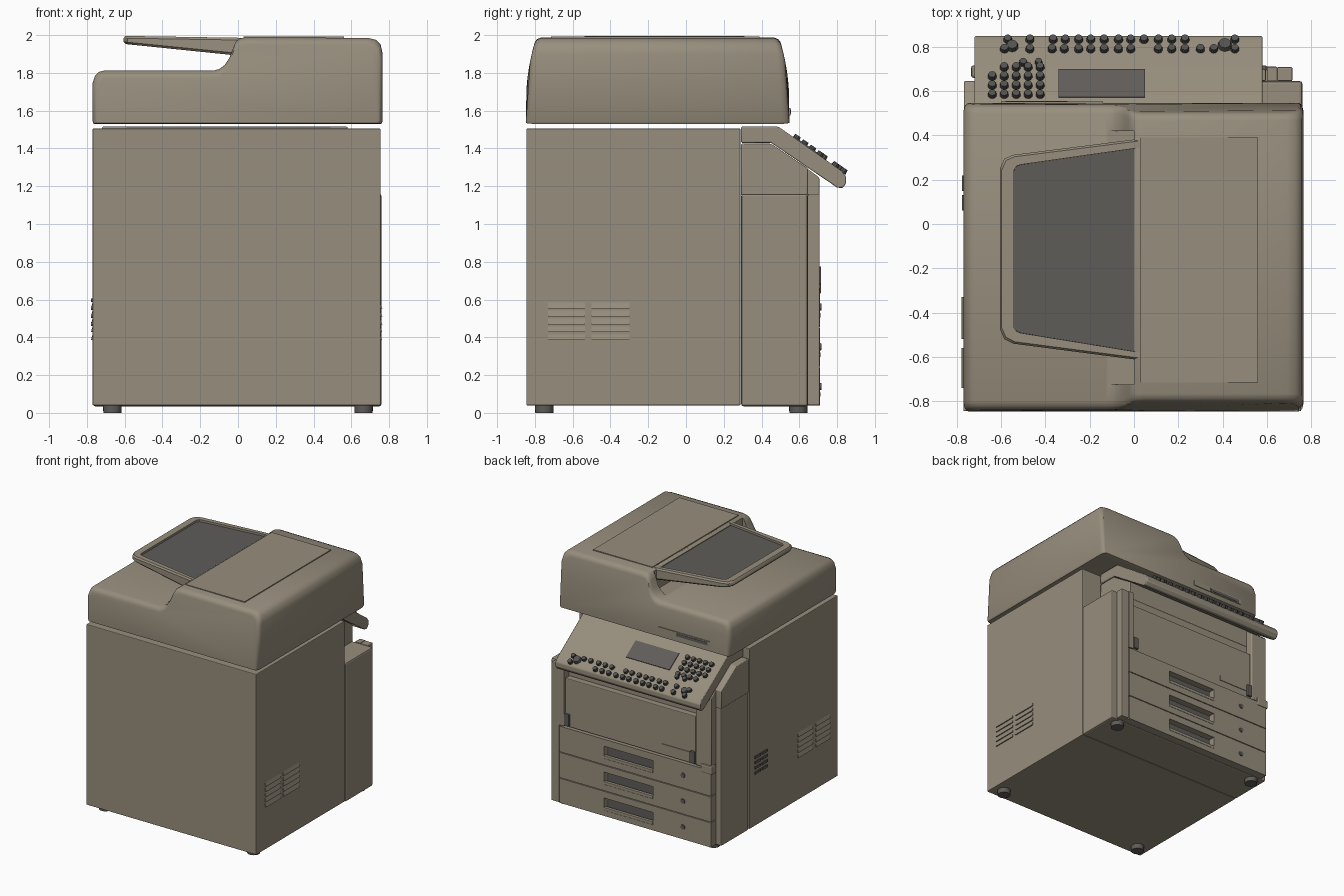
import bpy, bmesh, math
from mathutils import Matrix, Vector

if "Cube" in bpy.data.objects:
    bpy.data.objects.remove(bpy.data.objects["Cube"])


def material(name, rgb):
    m = bpy.data.materials.new(name)
    m.diffuse_color = (*rgb, 1)
    m.use_nodes = True
    m.node_tree.nodes["Principled BSDF"].inputs["Base Color"].default_value = m.diffuse_color
    return m


BEIGE = material("warm beige plastic", (0.31, 0.27, 0.205))
GREY = material("dark grey plastic", (0.115, 0.108, 0.1))
BUTTON = material("charcoal buttons", (0.085, 0.085, 0.083))


def finish(name, bm, mat, bevel=0, smooth=True, segs=2):
    bmesh.ops.recalc_face_normals(bm, faces=bm.faces)
    me = bpy.data.meshes.new(name)
    bm.to_mesh(me)
    bm.free()
    ob = bpy.data.objects.new(name, me)
    bpy.context.collection.objects.link(ob)
    me.materials.append(mat)
    if bevel:
        b = ob.modifiers.new("bevel", 'BEVEL')
        b.width, b.segments = bevel, segs
    if smooth:
        bpy.ops.object.select_all(action='DESELECT')
        ob.select_set(True)
        bpy.context.view_layer.objects.active = ob
        bpy.ops.object.shade_smooth_by_angle(angle=math.radians(35))
    return ob


def add_box(bm, x0, x1, y0, y1, z0, z1):
    mat = Matrix.Translation(((x0 + x1) / 2, (y0 + y1) / 2, (z0 + z1) / 2))
    bmesh.ops.create_cube(bm, size=1, matrix=mat @ Matrix.Diagonal((x1 - x0, y1 - y0, z1 - z0, 1)))


def boxes(name, dims, mat=BEIGE, bevel=0):
    bm = bmesh.new()
    for d in dims:
        add_box(bm, *d)
    return finish(name, bm, mat, bevel, smooth=False)


def loft(bm, rings):
    """Skin closed rings of points and cap both ends."""
    vs = [[bm.verts.new(p) for p in r] for r in rings]
    n = len(vs[0])
    for a, b in zip(vs, vs[1:]):
        for i in range(n):
            bm.faces.new((a[i], a[(i + 1) % n], b[(i + 1) % n], b[i]))
    bm.faces.new(vs[0])
    bm.faces.new(vs[-1])


def side_extrude(name, profile, x0, x1, bevel=0, mat=BEIGE):
    """Extrude a (y, z) profile along x."""
    bm = bmesh.new()
    loft(bm, [[(x, y, z) for y, z in profile] for x in (x0, x1)])
    return finish(name, bm, mat, bevel)


def cut(ob, dims):
    cutter = boxes(ob.name + "_cutter", dims)
    cutter.hide_render = True
    cutter.hide_set(True)
    m = ob.modifiers.new("cut", 'BOOLEAN')
    m.object, m.operation, m.solver = cutter, 'DIFFERENCE', 'EXACT'


# Main cabinet, front module and its raised upper part
boxes("cabinet", [(-0.77, 0.755, -0.845, 0.288, 0.04, 1.505)], bevel=0.005)
boxes("front_module", [(-0.768, 0.76, 0.292, 0.645, 0.035, 1.16)], bevel=0.012)
side_extrude("upper_module", [(0.292, 1.15), (0.645, 1.15), (0.645, 1.295), (0.45, 1.425), (0.292, 1.425)],
             -0.768, 0.58, 0.006)

# Feet
bm = bmesh.new()
for x in (-0.665, 0.665):
    for y in (-0.75, 0.595):
        bmesh.ops.create_cone(bm, cap_ends=True, segments=20, radius1=0.048, radius2=0.05, depth=0.05,
                              matrix=Matrix.Translation((x, y, 0.025)))
finish("feet", bm, GREY)

# Front frame: left post, right post and ledge above the drawers
boxes("front_post", [(0.645, 0.715, 0.645, 0.708, 0.04, 1.16)], bevel=0.006)
boxes("upper_post", [(0.6, 0.645, 0.645, 0.708, 0.67, 1.16)])
side_extrude("side_post", [(0.64, 0.67), (0.706, 0.67), (0.706, 1.245), (0.64, 1.295)], -0.72, -0.58, 0.006)
boxes("post_catch", [(-0.735, -0.63, 0.66, 0.716, 0.63, 0.70)], bevel=0.01)

# Bypass tray door with a blank label plate and two latches
boxes("bypass_door", [(-0.575, 0.595, 0.645, 0.698, 0.67, 1.06)], bevel=0.006)
boxes("label_plate", [(-0.53, -0.27, 0.698, 0.703, 0.72, 0.76)])
boxes("door_latches", [(x - 0.022, x + 0.022, 0.69, 0.716, 0.68, 0.775) for x in (0.575, -0.555)], GREY, 0.004)

# Paper drawers with recessed grips and locks
for i, (z0, z1) in enumerate([(0.455, 0.662), (0.245, 0.449), (0.04, 0.239)]):
    drawer = boxes(f"drawer_{i + 1}", [(-0.72, 0.64, 0.64, 0.71, z0, z1)])
    gz = (0.505, 0.295, 0.085)[i]
    cut(drawer, [(-0.2, 0.24, 0.655, 0.75, gz, gz + 0.1)])
    boxes(f"drawer_grip_{i + 1}", [(-0.2, 0.24, 0.685, 0.712, gz, gz + 0.025)], bevel=0.004)
    boxes(f"grip_lining_{i + 1}", [(-0.195, 0.235, 0.652, 0.658, gz + 0.005, gz + 0.095)], GREY)
    bm = bmesh.new()
    bmesh.ops.create_cone(bm, cap_ends=True, segments=16, radius1=0.02, radius2=0.018, depth=0.012,
                          matrix=Matrix.Translation((-0.47, 0.711, gz + 0.055)) @ Matrix.Rotation(-math.pi / 2, 4, 'X'))
    finish(f"drawer_lock_{i + 1}", bm, GREY)

# Side vents: louvred slats
for name, x, groups in (("right_vents", 0.755, ((-0.73, -0.535), (-0.5, -0.3))),
                        ("left_vents", -0.77, ((-0.74, -0.56), (-0.52, -0.33)))):
    s = math.copysign(1, x)
    bm = bmesh.new()
    for y0, y1 in groups:
        for k in range(5):
            z = 0.385 + k * 0.042
            tri = [(x - s * 0.004, z), (x + s * 0.009, z), (x - s * 0.001, z + 0.034)]
            loft(bm, [[(a, y, b) for a, b in tri] for y in (y0, y1)])
    finish(name, bm, BEIGE, smooth=False)
boxes("small_vent", [(-0.777, -0.765, y, y + 0.07, 0.46 + k * 0.042, 0.48 + k * 0.042)
                     for y in (0.06, 0.15) for k in range(4)], GREY)

# Sloped control panel
side_extrude("control_panel", [(0.292, 1.43), (0.292, 1.515), (0.49, 1.515), (0.825, 1.28), (0.848, 1.25),
                               (0.848, 1.215), (0.828, 1.19), (0.80, 1.193), (0.45, 1.43)], -0.72, 0.58, 0.006)
TILT = math.atan2(0.235, 0.335)


def on_panel(x, y, lift=0.0):
    z = 1.515 - (y - 0.49) * math.tan(TILT)
    return Matrix.Translation((x, y, z)) @ Matrix.Rotation(-TILT, 4, 'X') @ Matrix.Translation((0, 0, lift))


# Display
bm = bmesh.new()
bmesh.ops.create_cube(bm, size=1, matrix=on_panel(-0.145, 0.633) @ Matrix.Diagonal((0.39, 0.152, 0.012, 1)))
finish("display", bm, GREY, smooth=False)

# Panel buttons: two long rows, a keypad and two large keys
spots = [(x, 0.83, 0.021) for x in (-0.57, -0.47, -0.365, -0.31, -0.25, -0.195, -0.135, -0.07, -0.015,
                                    0.045, 0.11, 0.17, 0.23, 0.455)]
spots += [(x, 0.787, 0.021) for x in (-0.585, -0.47, -0.37, -0.315, -0.25, -0.195, -0.135, -0.07, -0.015,
                                      0.11, 0.17, 0.23, 0.30, 0.36, 0.455)]
spots += [(-0.64 + 0.054 * i, 0.582 + 0.041 * j, 0.021) for i in range(5) for j in range(4) if (i, j) != (0, 3) or j < 3]
spots += [(-0.55, 0.80, 0.03), (0.41, 0.805, 0.034), (-0.5, 0.725, 0.02), (-0.43, 0.727, 0.018)]
bm = bmesh.new()
for x, y, r in spots:
    bmesh.ops.create_cone(bm, cap_ends=True, segments=10, radius1=r, radius2=r * 0.8, depth=0.026,
                          matrix=on_panel(x, y, 0.008))
finish("panel_buttons", bm, BUTTON)

# Scanner lid with raised document feeder: stepped profile, rounded ends
LID = [(-0.765, 1.53), (-0.77, 1.545), (-0.77, 1.745), (-0.757, 1.785), (-0.738, 1.805), (-0.71, 1.812),
       (-0.13, 1.812), (-0.10, 1.82), (-0.07, 1.842), (-0.045, 1.88), (-0.025, 1.935), (-0.01, 1.968),
       (0.01, 1.982), (0.04, 1.988), (0.69, 1.985), (0.73, 1.975), (0.755, 1.95), (0.766, 1.90),
       (0.766, 1.545), (0.758, 1.53)]


def lid_ring(y, d):
    ring = []
    for x, z in LID:
        lean = 0.04 * max(0, (z - 1.68) / 0.3) ** 2
        zz = z - d if z > 1.7 else z + d * 0.15
        ring.append((x * (1 - 0.6 * d / 0.77), y - math.copysign(lean, y), zz))
    return ring


bm = bmesh.new()
steps = [(0, 0.04), (0.005, 0.024), (0.016, 0.01), (0.04, 0)]
loft(bm, [lid_ring(-0.847 + a, d) for a, d in steps] + [lid_ring(0.547 - a, d) for a, d in reversed(steps)])
lid = finish("scanner_lid", bm, BEIGE)
cut(lid, [(-0.115, 0.0, -0.725, 0.42, 1.813, 2.1)])

# Feeder cover plate and slot on the lid front
boxes("feeder_cover", [(0.03, 0.56, -0.715, 0.39, 1.98, 1.993)])
boxes("lid_slot", [(-0.60, -0.14, 0.54, 0.552, 1.575, 1.615)])
boxes("lid_slot_opening", [(-0.58, -0.30, 0.55, 0.555, 1.582, 1.605)], GREY)

# Document tray: tapered slab with a raised rim around a dark bed
OUTER = [(0.03, 0.385), (-0.545, 0.312), (-0.585, 0.295), (-0.605, 0.25),
         (-0.605, -0.475), (-0.585, -0.52), (-0.545, -0.54), (0.03, -0.615)]
INNER = [(0.03, 0.345), (-0.51, 0.268), (-0.53, 0.262), (-0.543, 0.24),
         (-0.543, -0.465), (-0.53, -0.485), (-0.51, -0.492), (0.03, -0.58)]


def top_z(x):
    return 1.986 - 0.016 * x


def bottom_z(x):
    return 1.896 - 0.1 * (x + 0.04)


def flat(points, f, off=0.0, k=1.0):
    c = Vector((-0.2, -0.11))
    return [(c.x + (x - c.x) * k, c.y + (y - c.y) * k, f(x) + off) for x, y in points]


bm = bmesh.new()
loft(bm, [flat(OUTER, bottom_z, 0, 0.975), flat(OUTER, bottom_z, 0.012), flat(OUTER, top_z, -0.012),
          flat(OUTER, top_z, 0, 0.98), flat(INNER, top_z), flat(INNER, top_z, -0.02)])
finish("document_tray", bm, BEIGE)
bm = bmesh.new()
loft(bm, [flat(INNER, top_z, -0.024), flat(INNER, top_z, -0.016, 0.998)])
finish("tray_bed", bm, GREY, smooth=False)
